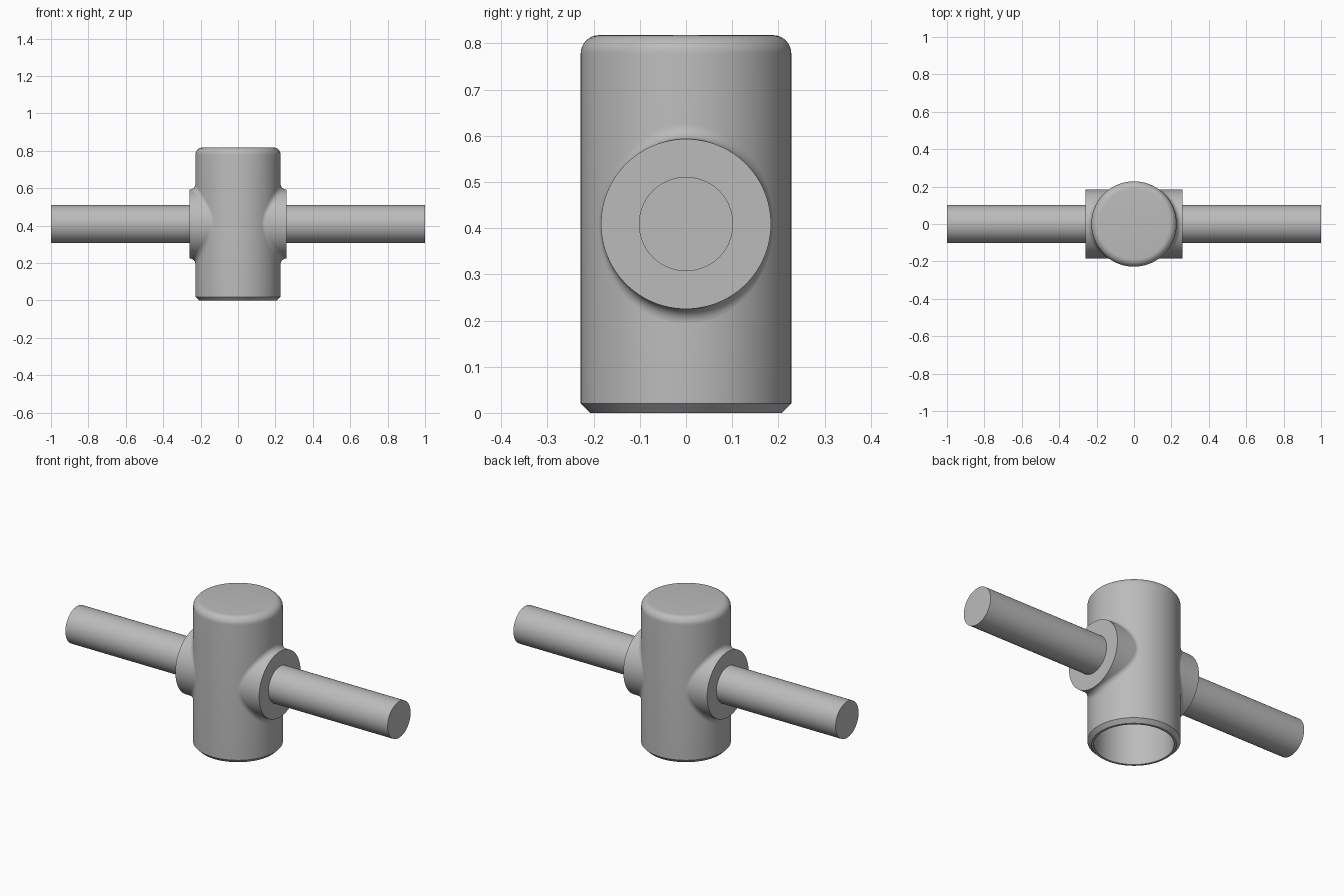
import bpy, bmesh
from math import pi, sin, cos, sqrt
from mathutils import Vector

cube = bpy.data.objects.get("Cube")
if cube:
    bpy.data.objects.remove(cube, do_unlink=True)

SEG = 128
BODY_R, HEIGHT, BORE_R = 0.228, 0.818, 0.196
COLLAR_R, COLLAR_X = 0.184, 0.26
FILLET, ROD_R = 0.031, 0.102
MID_Z = HEIGHT / 2

grey = bpy.data.materials.new("plain grey")
grey.use_nodes = True
colour = (0.5, 0.5, 0.5, 1)
grey.diffuse_color = colour
grey.node_tree.nodes["Principled BSDF"].inputs["Base Color"].default_value = colour


def loft(name, rings, start_cap=False, end_cap=False):
    """Skin closed rings of points, optionally closing either end."""
    bm = bmesh.new()
    loops = [[bm.verts.new(p) for p in ring] for ring in rings]
    for a, b in zip(loops, loops[1:]):
        for i in range(SEG):
            j = (i + 1) % SEG
            bm.faces.new((a[i], a[j], b[j], b[i]))
    if start_cap:
        bm.faces.new(loops[0][::-1])
    if end_cap:
        bm.faces.new(loops[-1])
    mesh = bpy.data.meshes.new(name)
    bm.to_mesh(mesh)
    bm.free()
    mesh.materials.append(grey)
    obj = bpy.data.objects.new(name, mesh)
    bpy.context.collection.objects.link(obj)
    bpy.ops.object.select_all(action='DESELECT')
    bpy.context.view_layer.objects.active = obj
    obj.select_set(True)
    bpy.ops.object.shade_smooth_by_angle(angle=pi / 7)
    return obj


ANGLES = [2 * pi * i / SEG for i in range(SEG)]


def ring_z(r, z):
    return [Vector((r * cos(t), r * sin(t), z)) for t in ANGLES]


def ring_x(r, x):
    return [Vector((x, r * cos(t), MID_Z + r * sin(t))) for t in ANGLES]


# Hollow body: blind bore, chamfered lower rim, rounded top edge
round_r = 0.04
profile = [(BORE_R, HEIGHT - 0.04), (BORE_R, 0), (BODY_R - 0.02, 0), (BODY_R, 0.02)]
for k in range(9):
    a = k * pi / 16
    profile.append((BODY_R - round_r + round_r * cos(a), HEIGHT - round_r + round_r * sin(a)))
loft("body", [ring_z(r, z) for r, z in profile], True, True)


def collar_rings():
    """Rolling-ball fillet from the body out to the round collar."""
    steps = 8
    rings = [[] for _ in range(steps + 1)]
    for t in ANGLES:
        y, z = (COLLAR_R + FILLET) * cos(t), (COLLAR_R + FILLET) * sin(t)
        x = sqrt((BODY_R + FILLET) ** 2 - y * y)
        centre = Vector((x, y, z))
        to_body = Vector((-x, -y, 0)).normalized()
        to_collar = Vector((0, -cos(t), -sin(t)))
        for k in range(steps + 1):
            p = centre + FILLET * to_body.slerp(to_collar, k / steps)
            rings[k].append(p + Vector((0, 0, MID_Z)))
    return rings + [ring_x(COLLAR_R, COLLAR_X)]


# Side collars and rods, the right ones turned half round
for side, turn in (("left", 0), ("right", pi)):
    collar = loft(side + "_collar", collar_rings(), False, True)
    rod = loft(side + "_rod", [ring_x(ROD_R, 0.21), ring_x(ROD_R, 1)], True, True)
    for part in (collar, rod):
        part.rotation_euler.z = turn
